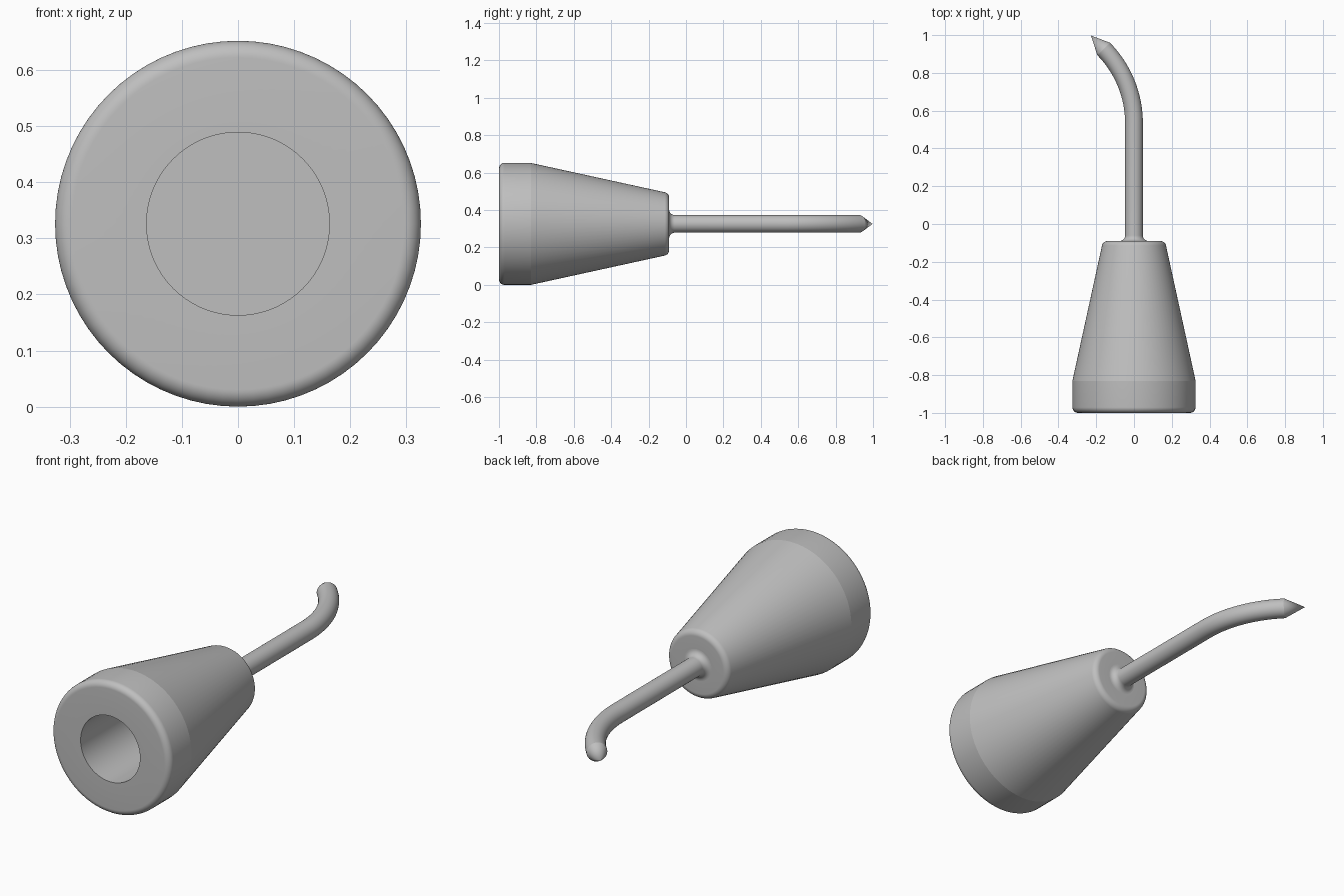
import bpy
import bmesh
from math import sin, cos, pi, radians
from mathutils import Vector

cube = bpy.data.objects.get("Cube")
if cube:
    bpy.data.objects.remove(cube)

SIDES = 72
AXIS_Z = 0.326      # height of the common axis
ROD = 0.047         # rod radius
SHOULDER = -0.09    # y of the narrow end of the handle

grey = bpy.data.materials.new("plain grey")
grey.use_nodes = True
colour = (0.52, 0.52, 0.52, 1)
grey.diffuse_color = colour
grey.node_tree.nodes["Principled BSDF"].inputs["Base Color"].default_value = colour


def fillet(y, r, size, start, end, steps=10):
    """Quarter-round profile points (y, radius) about a centre."""
    angles = [start + (end - start) * i / steps for i in range(steps + 1)]
    return [(y + size * sin(radians(a)), r + size * cos(radians(a))) for a in angles]


def sweep(name, rings):
    """Skin circles given as (x, y, heading, radius); zero radius closes to a point."""
    bm = bmesh.new()
    loops = []
    for x, y, heading, r in rings:
        centre = Vector((x, y, AXIS_Z))
        side = Vector((cos(heading), sin(heading), 0))
        if r == 0:
            loops.append([bm.verts.new(centre)] * SIDES)
            continue
        turns = [2 * pi * i / SIDES for i in range(SIDES)]
        loops.append([bm.verts.new(centre + r * (cos(t) * side + Vector((0, 0, sin(t)))))
                      for t in turns])
    for a, b in zip(loops, loops[1:]):
        for i in range(SIDES):
            j = (i + 1) % SIDES
            corners = dict.fromkeys((a[i], a[j], b[j], b[i]))
            bm.faces.new(list(corners))
    # The quads wind inward along the sweep direction, so turn them outward
    bmesh.ops.reverse_faces(bm, faces=bm.faces[:])
    bmesh.ops.recalc_face_normals(bm, faces=bm.faces[:])
    mesh = bpy.data.meshes.new(name)
    bm.to_mesh(mesh)
    bm.free()
    mesh.materials.append(grey)
    obj = bpy.data.objects.new(name, mesh)
    bpy.context.collection.objects.link(obj)
    bpy.ops.object.select_all(action="DESELECT")
    obj.select_set(True)
    bpy.context.view_layer.objects.active = obj
    bpy.ops.object.shade_smooth_by_angle(angle=radians(10.5))
    return obj


# Handle: blind bore, rounded rim, straight band, taper, rounded shoulder
profile = [(-0.5, 0), (-0.5, 0.163), (-1, 0.163)]
profile += fillet(-0.97, 0.296, 0.03, -90, 0)
profile += [(-0.83, 0.326)]
profile += fillet(SHOULDER - 0.03, 0.14, 0.03, 12, 90)
profile += [(SHOULDER, ROD + 0.03)]
sweep("handle", [(0, y, 0, r) for y, r in profile])

# Rod: flared root, straight shank, bend towards the right, conical tip
BEND = 0.56
BEND_START = 0.534
TURN = radians(44.5)
rings = [(0, y, 0, r) for y, r in fillet(SHOULDER + 0.03, ROD + 0.03, 0.03, 270, 180)]
for i in range(17):
    a = TURN * i / 16
    rings.append((BEND * (cos(a) - 1), BEND_START + BEND * sin(a), a, ROD))
end_x, end_y = rings[-1][:2]
rings.append((end_x - 0.096 * sin(TURN), end_y + 0.1 * cos(TURN), TURN, 0))
sweep("bent_rod", rings)
